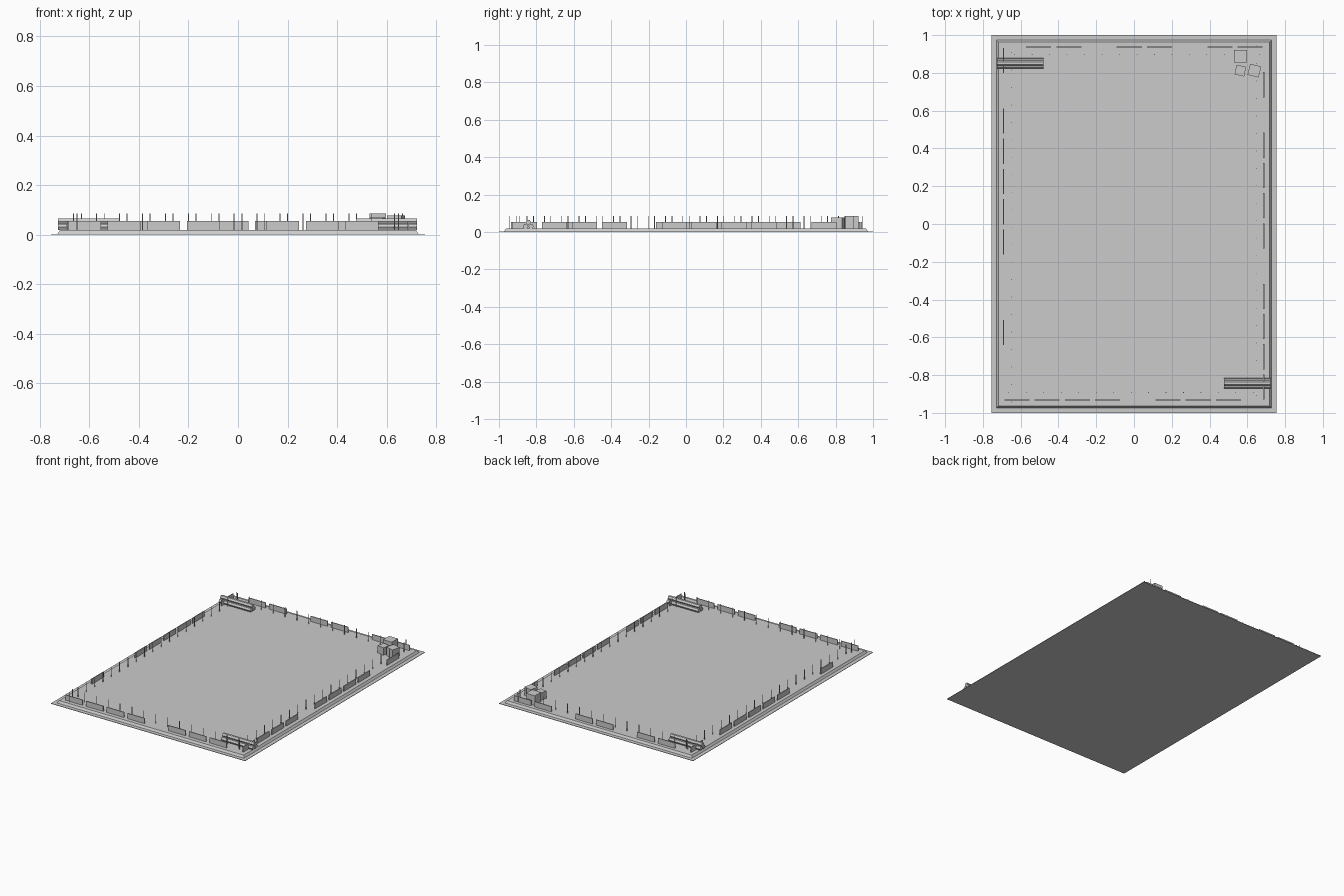
import bpy, bmesh, math
from mathutils import Matrix, Vector

if "Cube" in bpy.data.objects:
    bpy.data.objects.remove(bpy.data.objects["Cube"])

FLOOR = 0.018
grey = bpy.data.materials.new("light_grey")
grey.diffuse_color = (0.6, 0.6, 0.6, 1)
grey.use_nodes = True
grey.node_tree.nodes["Principled BSDF"].inputs["Base Color"].default_value = grey.diffuse_color


def finish(bm, name):
    mesh = bpy.data.meshes.new(name)
    bm.to_mesh(mesh)
    bm.free()
    mesh.materials.append(grey)
    obj = bpy.data.objects.new(name, mesh)
    bpy.context.collection.objects.link(obj)
    return obj


def add_box(bm, centre, size, turn=0):
    m = (Matrix.Translation(centre) @ Matrix.Rotation(math.radians(turn), 4, 'Z')
         @ Matrix.Diagonal((*size, 1)))
    return bmesh.ops.create_cube(bm, size=1, matrix=m)["verts"]


# thin ground sheet
bm = bmesh.new()
add_box(bm, (0, 0, 0.0015), (1.51, 2.0, 0.003))
finish(bm, "ground_sheet")

# raised floor slab with slightly sloped edge
bm = bmesh.new()
for v in add_box(bm, (0, 0, FLOOR / 2), (1.46, 1.95, FLOOR)):
    if v.co.z > FLOOR / 2:
        v.co.x -= math.copysign(0.012, v.co.x)
        v.co.y -= math.copysign(0.012, v.co.y)
finish(bm, "floor_slab")

# each side: name, fixed coordinate, runs along x?, first slot, direction, slots used
PANEL, PITCH, THICK, TOP = 0.133, 0.16, 0.006, 0.055
sides = [
    ("front", -0.932, True, -0.62, 1, (0, 1, 2, 3, 5, 6, 7)),
    ("back", 0.937, True, 0.615, -1, (0, 1, 3, 4, 6, 7)),
    ("right", 0.687, False, -0.863, 1, (0, 1, 2, 3, 5, 6, 7, 8, 10)),
    ("left", -0.69, False, 0.865, -1, (0, 2, 3, 4, 5, 6, 9)),
]
for side, fixed, along_x, start, sign, slots in sides:
    # barrier panels
    bm = bmesh.new()
    h = TOP - FLOOR
    for k in slots:
        p = start + sign * PITCH * k
        if along_x:
            add_box(bm, (p, fixed, FLOOR + h / 2), (PANEL, THICK, h))
        else:
            add_box(bm, (fixed, p, FLOOR + h / 2), (THICK, PANEL, h))
    finish(bm, side + "_barrier_panels")

    # thin poles in a row inside the panels
    bm = bmesh.new()
    count = 15 if along_x else 21
    first = -sign * (0.663 if along_x else 0.908)
    line = math.copysign(abs(fixed) - 0.04, fixed)
    ph = 0.085 - FLOOR
    for k in range(count):
        p = first + sign * 0.0925 * k
        x, y = (p, line) if along_x else (line, p)
        bmesh.ops.create_cone(
            bm, cap_ends=True, segments=6, radius1=0.0022, radius2=0.0022,
            depth=ph, matrix=Matrix.Translation((x, y, FLOOR + ph / 2)))
    finish(bm, side + "_poles")


# stacks of three six-sided beams
def beam_stack(name, x, y):
    bm = bmesh.new()
    r = 0.0145
    half = r * math.cos(math.pi / 6)
    for dy, z in ((-r, half), (r, half), (0, half + 0.0216)):
        m = (Matrix.Translation((x, y + dy, FLOOR + z))
             @ Matrix.Rotation(math.pi / 2, 4, 'Y'))
        new = bmesh.ops.create_cone(bm, cap_ends=True, segments=6, radius1=r,
                                    radius2=r, depth=0.246)["verts"]
        # put corners on the y axis so that the beams lie flat
        has_y = any(abs(abs(v.co.y) - r) < 1e-5 for v in new)
        spin = Matrix.Identity(4) if has_y else Matrix.Rotation(math.pi / 6, 4, 'Z')
        bmesh.ops.transform(bm, matrix=m @ spin, verts=new)
    finish(bm, name)


beam_stack("back_left_beam_stack", -0.603, 0.851)
beam_stack("front_right_beam_stack", 0.6, -0.843)

# crates in the back right corner
for name, x, y, s, turn in (("large_crate", 0.564, 0.888, 0.068, 0),
                            ("small_crate", 0.563, 0.812, 0.052, -12),
                            ("medium_crate", 0.637, 0.812, 0.06, -14)):
    bm = bmesh.new()
    add_box(bm, (x, y, FLOOR + s / 2), (s, s, s), turn)
    finish(bm, name)
